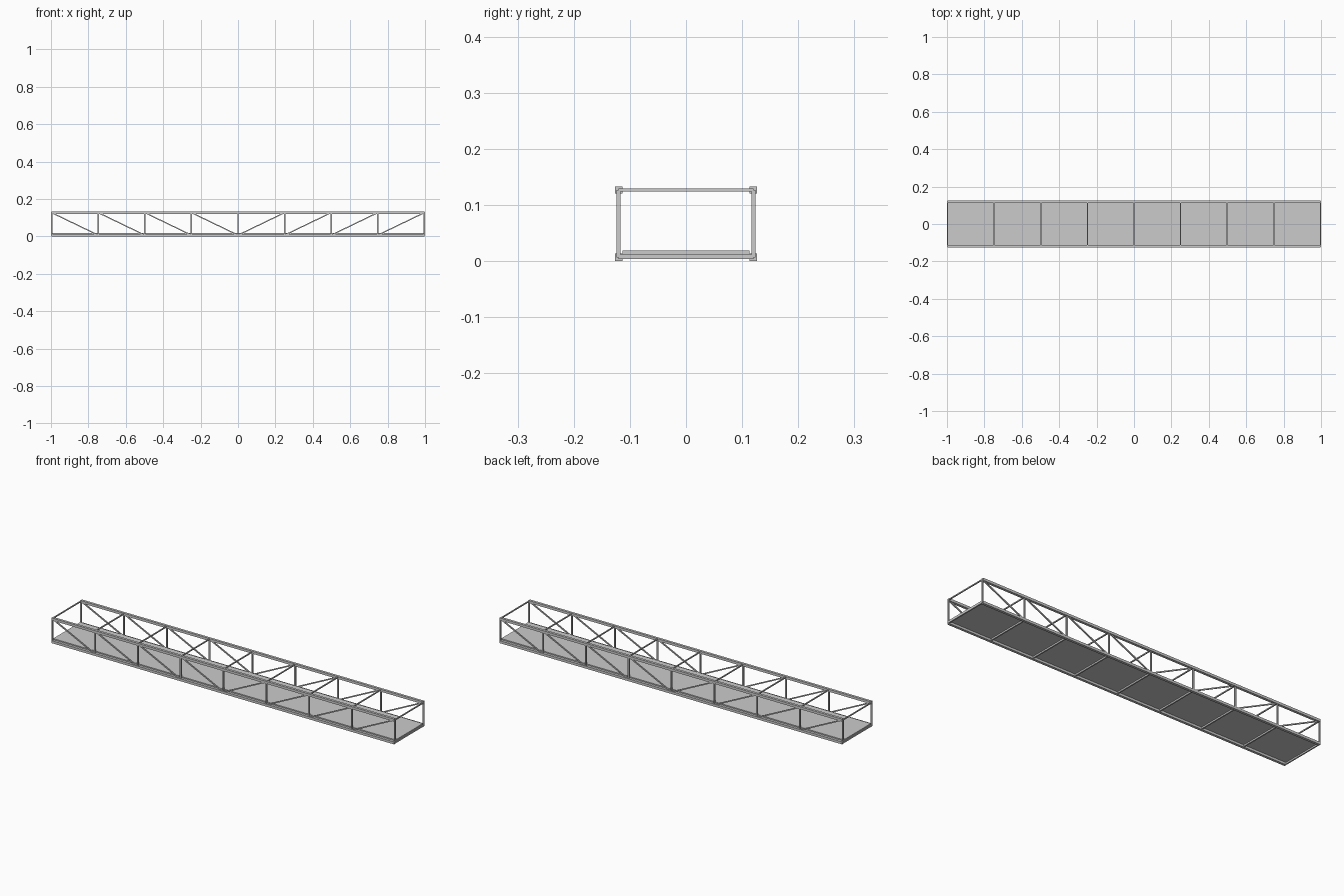
import bpy
from mathutils import Vector

if "Cube" in bpy.data.objects:
    bpy.data.objects.remove(bpy.data.objects["Cube"])

HALF = 0.9965          # centre of the end posts
PANELS = 8
STEP = 2 * HALF / PANELS
SIDE = 0.12            # y of each truss
LOW, HIGH = 0.0065, 0.1265


def bar(name, a, b, width, height):
    """Rectangular bar running from point a to point b."""
    a, b = Vector(a), Vector(b)
    d = b - a
    bpy.ops.mesh.primitive_cube_add(size=1, location=(a + b) / 2)
    ob = bpy.context.object
    ob.name = name
    ob.scale = (width, height, d.length)
    ob.rotation_euler = d.to_track_quat('Z', 'Y').to_euler()
    return ob


def box(name, loc, size):
    bpy.ops.mesh.primitive_cube_add(size=1, location=loc)
    ob = bpy.context.object
    ob.name = name
    ob.scale = size
    return ob


xs = [-HALF + i * STEP for i in range(PANELS + 1)]

# Side trusses
for side, y in (("front", -SIDE), ("back", SIDE)):
    # Chords
    box(f"{side}_bottom_chord", (0, y, LOW), (2 * HALF, 0.013, 0.013))
    box(f"{side}_top_chord", (0, y, HIGH), (2 * HALF, 0.013, 0.013))
    # Posts
    for i, x in enumerate(xs):
        box(f"{side}_post_{i}", (x, y, (LOW + HIGH) / 2), (0.007, 0.007, HIGH - LOW))
    # Diagonals, falling towards the middle
    for i in range(PANELS):
        left, right = (HIGH, LOW) if i < PANELS // 2 else (LOW, HIGH)
        bar(f"{side}_diagonal_{i}", (xs[i], y, left), (xs[i + 1], y, right), 0.006, 0.006)

# Cross members
for i, x in enumerate(xs):
    box(f"floor_beam_{i}", (x, 0, 0.0075), (0.007, 2 * SIDE, 0.008))
    box(f"top_strut_{i}", (x, 0, HIGH), (0.0055, 2 * SIDE, 0.0055))

# Deck
box("deck", (0, 0, 0.015), (2 * HALF, 0.226, 0.0075))
